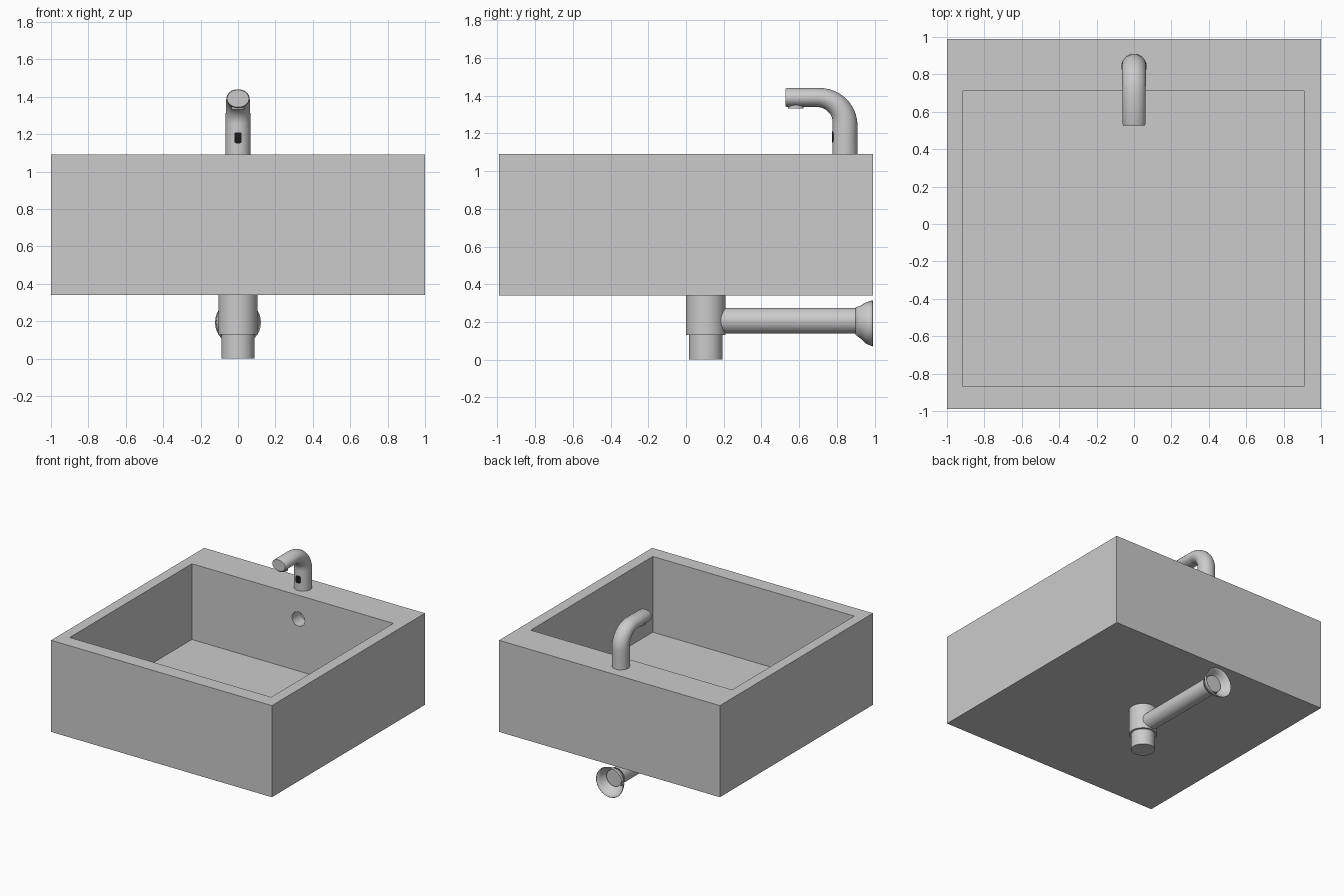
import bpy, bmesh, math
from mathutils import Vector, Matrix

if "Cube" in bpy.data.objects:
    bpy.data.objects.remove(bpy.data.objects["Cube"])


def finish(name, bm, smooth=True):
    bmesh.ops.recalc_face_normals(bm, faces=bm.faces)
    me = bpy.data.meshes.new(name)
    bm.to_mesh(me)
    bm.free()
    ob = bpy.data.objects.new(name, me)
    bpy.context.collection.objects.link(ob)
    bpy.context.view_layer.objects.active = ob
    if smooth:
        bpy.ops.object.select_all(action='DESELECT')
        ob.select_set(True)
        bpy.ops.object.shade_smooth_by_angle(angle=math.radians(40))
    return ob


def box(name, lo, hi):
    lo, hi = Vector(lo), Vector(hi)
    bm = bmesh.new()
    bmesh.ops.create_cube(bm, size=1, matrix=Matrix.Translation((lo + hi) / 2)
                          @ Matrix.Diagonal((*(hi - lo), 1)))
    return finish(name, bm, False)


def sweep(name, stations, x=0.0, n=32, caps=True):
    """Tube through (y, z, angle, half width, half thickness); angle 0 = up, 90 = toward -y."""
    bm = bmesh.new()
    rings = []
    for y, z, ang, rx, rt in stations:
        a = math.radians(ang)
        ring = []
        for i in range(n):
            t = 2 * math.pi * i / n
            s = math.sin(t) * rt
            ring.append(bm.verts.new((x + math.cos(t) * rx, y + s * math.cos(a), z + s * math.sin(a))))
        rings.append(ring)
    for r0, r1 in zip(rings, rings[1:]):
        for i in range(n):
            j = (i + 1) % n
            bm.faces.new((r0[i], r0[j], r1[j], r1[i]))
    if caps:
        bm.faces.new(rings[0])
        bm.faces.new(rings[-1])
    return finish(name, bm)


def cut(target, cutter):
    mod = target.modifiers.new("cut", 'BOOLEAN')
    mod.operation, mod.solver, mod.object = 'DIFFERENCE', 'EXACT', cutter
    bpy.context.view_layer.objects.active = target
    bpy.ops.object.modifier_apply(modifier=mod.name)
    bpy.data.objects.remove(cutter)


# Basin with bowl cavity and overflow hole in the back wall
basin = box("basin", (-1, -0.99, 0.34), (1, 0.99, 1.09))
cut(basin, box("bowl_cutter", (-0.915, -0.87, 0.47), (0.91, 0.71, 1.3)))
cut(basin, sweep("overflow_cutter", [(0.6, 0.895, 90, 0.058, 0.058),
                                     (0.82, 0.895, 90, 0.058, 0.058)], x=0.05))

# Faucet: column, bend and slightly flattened spout
path = [(0.843, 1.09, 0, 0.067, 0.067), (0.843, 1.17, 0, 0.067, 0.065)]
for k in range(11):
    f = k / 10
    a = f * math.pi / 2
    path.append((0.70 + 0.143 * math.cos(a), 1.25 + 0.14 * math.sin(a), 90 * f,
                 0.067 - 0.005 * f, 0.066 - 0.016 * f))
path += [(0.535, 1.39, 90, 0.062, 0.05), (0.527, 1.39, 90, 0.058, 0.046)]
sweep("faucet", path)

# Aerator under the spout
sweep("aerator", [(0.582, 1.333, 0, 0.036, 0.042), (0.582, 1.37, 0, 0.036, 0.042)])

# Dark sensor window on the column
bm = bmesh.new()
outline = []
for cx, cz, start in ((0.01, 1.2, 0), (-0.01, 1.2, 90), (-0.01, 1.16, 180), (0.01, 1.16, 270)):
    for d in (0, 30, 60, 90):
        a = math.radians(start + d)
        outline.append(bm.verts.new((cx + 0.009 * math.cos(a), 0.774, cz + 0.009 * math.sin(a))))
face = bm.faces.new(outline)
ext = bmesh.ops.extrude_face_region(bm, geom=[face])
bmesh.ops.translate(bm, vec=(0, 0.02, 0), verts=[v for v in ext["geom"] if isinstance(v, bmesh.types.BMVert)])
sensor = finish("sensor_window", bm)
black = bpy.data.materials.new("black")
black.diffuse_color = (0.01, 0.01, 0.01, 1)
black.use_nodes = True
black.node_tree.nodes["Principled BSDF"].inputs["Base Color"].default_value = black.diffuse_color
sensor.data.materials.append(black)

# Drain trap: wide collar over a narrower cup
sweep("trap_collar", [(0.105, 0.13, 0, 0.105, 0.105), (0.105, 0.345, 0, 0.105, 0.105)])
sweep("trap_cup", [(0.105, 0, 0, 0.089, 0.089), (0.105, 0.14, 0, 0.089, 0.089)])

# Waste pipe, flared where it leaves the trap
sweep("waste_pipe", [(0.17, 0.207, 90, 0.068, 0.068), (0.93, 0.207, 90, 0.068, 0.068)])

# Open trumpet-shaped wall flange
flange = sweep("wall_flange", [(0.90, 0.205, 90, 0.069, 0.069), (0.925, 0.20, 90, 0.082, 0.082),
                               (0.955, 0.195, 90, 0.105, 0.105), (0.99, 0.193, 90, 0.119, 0.119)], caps=False)
solid = flange.modifiers.new("thickness", 'SOLIDIFY')
solid.thickness = 0.004
